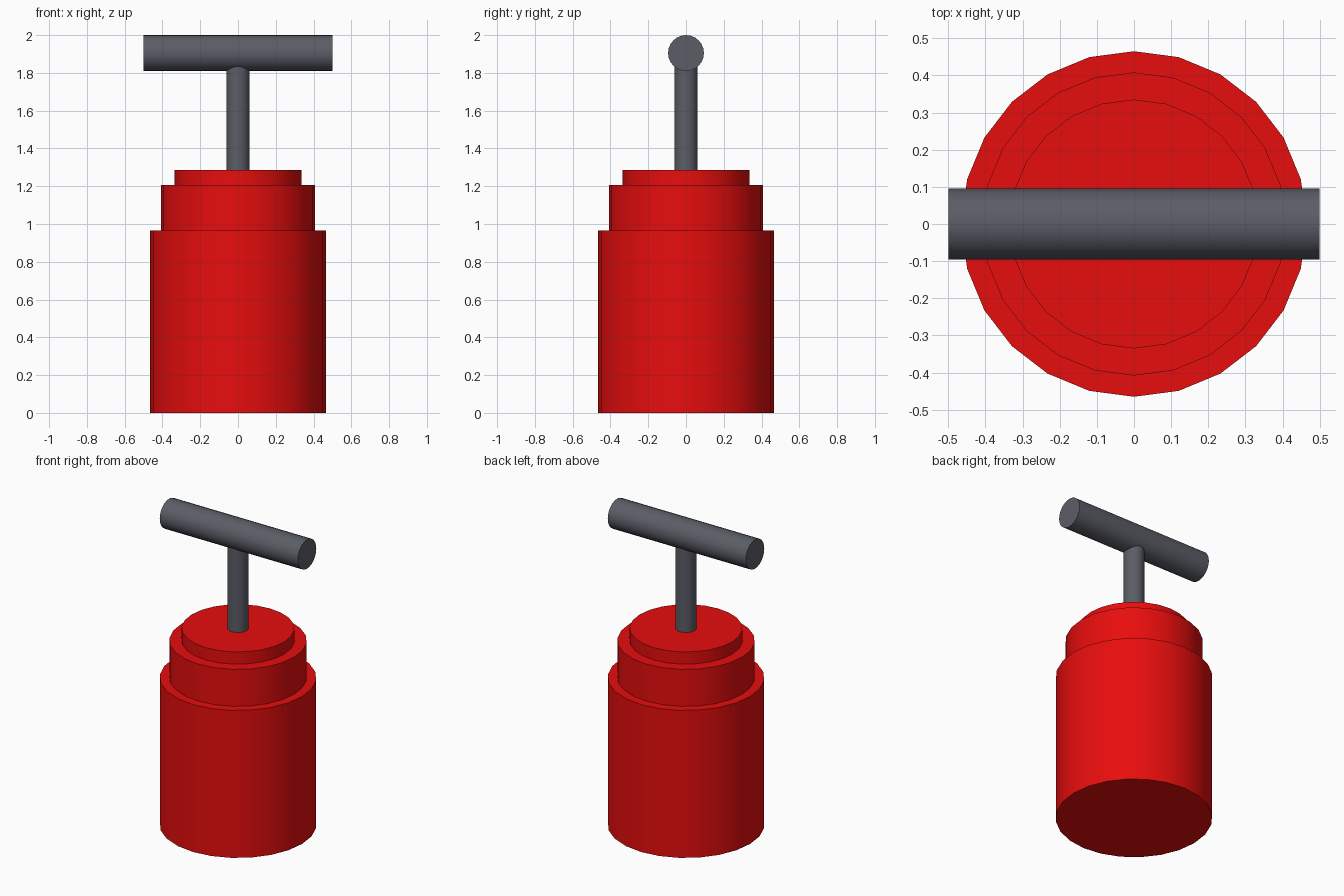
import bpy, bmesh, math
from mathutils import Matrix

if "Cube" in bpy.data.objects:
    bpy.data.objects.remove(bpy.data.objects["Cube"])

SIDES = 24


def material(name, color):
    mat = bpy.data.materials.new(name)
    mat.diffuse_color = color
    mat.use_nodes = True
    mat.node_tree.nodes["Principled BSDF"].inputs["Base Color"].default_value = mat.diffuse_color
    return mat


def turned(name, profile, mat, matrix=Matrix.Identity(4)):
    """Closed solid turned around z from (radius, height) points."""
    bm = bmesh.new()
    rings = [[bm.verts.new((r * math.cos(2 * math.pi * i / SIDES),
                            r * math.sin(2 * math.pi * i / SIDES), z))
              for i in range(SIDES)] for r, z in profile]
    for low, high in zip(rings, rings[1:]):
        for i in range(SIDES):
            j = (i + 1) % SIDES
            bm.faces.new((low[i], low[j], high[j], high[i]))
    bm.faces.new(rings[0][::-1])
    bm.faces.new(rings[-1])
    bm.transform(matrix)
    mesh = bpy.data.meshes.new(name)
    bm.to_mesh(mesh)
    bm.free()
    obj = bpy.data.objects.new(name, mesh)
    bpy.context.collection.objects.link(obj)
    mesh.materials.append(mat)
    bpy.ops.object.select_all(action='DESELECT')
    obj.select_set(True)
    bpy.context.view_layer.objects.active = obj
    bpy.ops.object.shade_smooth_by_angle(angle=math.radians(30))
    return obj


red = material("red_paint", (0.8, 0.004, 0.004, 1))
dark = material("dark_metal", (0.105, 0.11, 0.135, 1))

# Stepped body with narrower collar and cap
turned("body", [(0.465, 0), (0.465, 0.965), (0.408, 0.965), (0.408, 1.207),
                (0.335, 1.207), (0.335, 1.287)], red)

# Plunger rod, ending inside the handle
turned("plunger_rod", [(0.062, 1.28), (0.062, 1.88)], dark)

# Crossbar handle lying along x
turned("handle", [(0.095, -0.5), (0.095, 0.5)], dark,
       Matrix.Translation((0, 0, 1.905)) @ Matrix.Rotation(math.pi / 2, 4, 'Y'))
